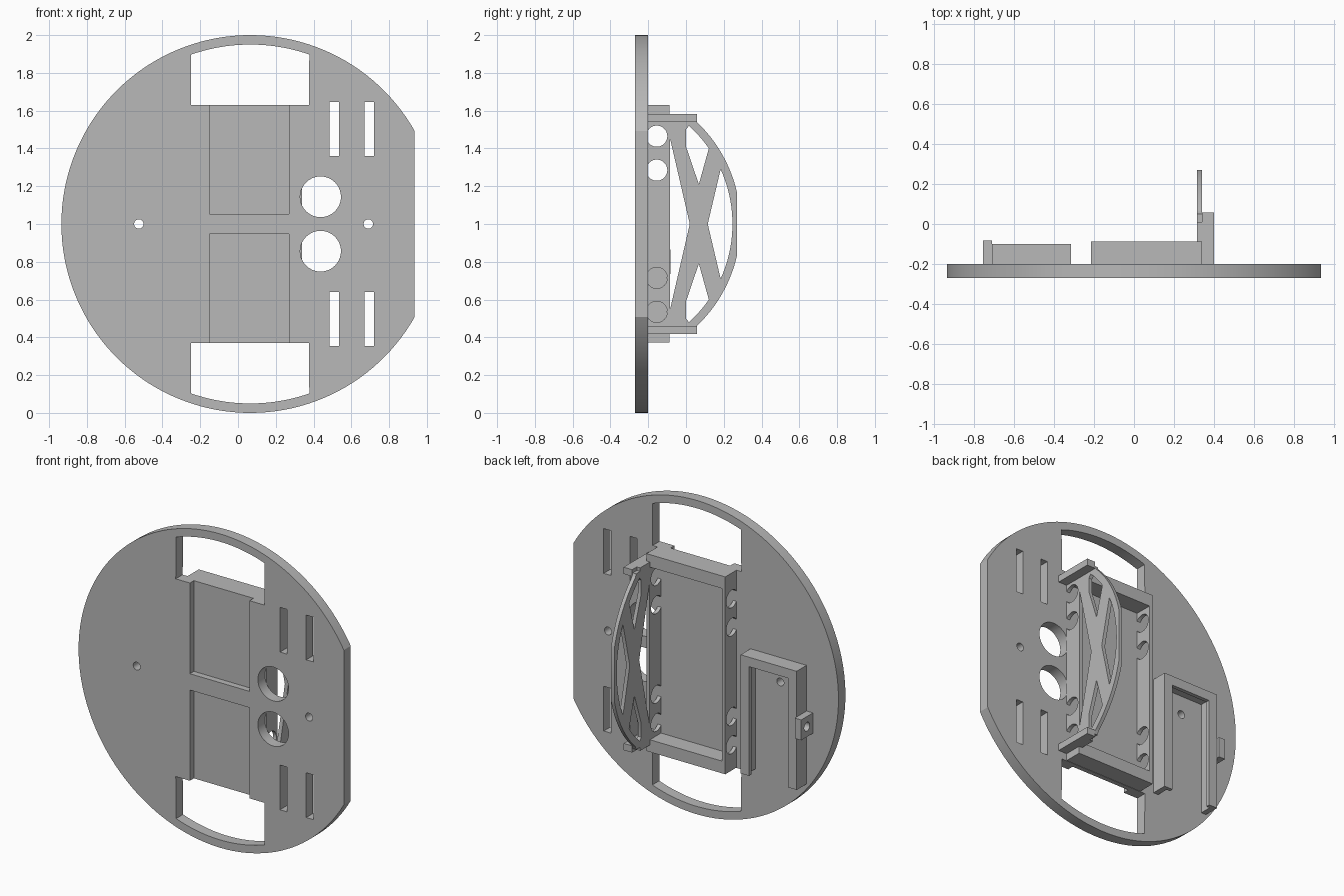
import bpy, bmesh
from math import cos, sin, pi, asin, sqrt

cube = bpy.data.objects.get("Cube")
if cube:
    bpy.data.objects.remove(cube, do_unlink=True)

grey = bpy.data.materials.new("plain grey")
grey.use_nodes = True
grey.diffuse_color = (0.48, 0.48, 0.48, 1)
grey.node_tree.nodes["Principled BSDF"].inputs["Base Color"].default_value = grey.diffuse_color


def prism(name, axis, pts, lo, hi):
    """Extrude an outline: (x, z) points along y, or (y, z) points along x."""
    bm = bmesh.new()
    place = (lambda p, d: (p[0], d, p[1])) if axis == "y" else (lambda p, d: (d, p[0], p[1]))
    a = [bm.verts.new(place(p, lo)) for p in pts]
    b = [bm.verts.new(place(p, hi)) for p in pts]
    bm.faces.new(a)
    bm.faces.new(b[::-1])
    for i in range(len(a)):
        j = (i + 1) % len(a)
        bm.faces.new((a[i], b[i], b[j], a[j]))
    bmesh.ops.recalc_face_normals(bm, faces=bm.faces)
    me = bpy.data.meshes.new(name)
    bm.to_mesh(me)
    bm.free()
    me.materials.append(grey)
    ob = bpy.data.objects.new(name, me)
    bpy.context.collection.objects.link(ob)
    return ob


def rect(u0, u1, v0, v1):
    return [(u0, v0), (u1, v0), (u1, v1), (u0, v1)]


def arc(cu, cv, r, a0, a1, n=24):
    return [(cu + r * cos(a0 + (a1 - a0) * i / n), cv + r * sin(a0 + (a1 - a0) * i / n))
            for i in range(n + 1)]


def circle(cu, cv, r, n=40):
    return arc(cu, cv, r, 0, 2 * pi, n)[:-1]


def flip(pts):
    """Mirror an outline about mid height."""
    return [(u, 2 - v) for u, v in pts]


def both(pts):
    return [pts, flip(pts)]


def box(name, x, y, z):
    return prism(name, "y", rect(*x, *z), *y)


def cut(ob, axis, outlines, lo, hi):
    for pts in outlines:
        cutter = prism("cutter", axis, pts, lo, hi)
        cutter.hide_render = True
        mod = ob.modifiers.new("cut", "BOOLEAN")
        mod.operation, mod.solver, mod.object = "DIFFERENCE", "EXACT", cutter
        bpy.context.view_layer.objects.active = ob
        bpy.ops.object.modifier_apply(modifier=mod.name)
        bpy.data.objects.remove(cutter, do_unlink=True)


FRONT, BACK, CX = -0.27, -0.20, 0.065

# Round base plate with one flat side
flat = asin(sqrt(1 - 0.87 ** 2))
plate = prism("base_plate", "y", arc(CX, 1, 1, flat, 2 * pi - flat, 120), FRONT, BACK)

# Wheel windows, cable holes, slots and screw holes
half = asin(0.3125 / 0.95)
window = arc(CX, 1, 0.95, pi / 2 - half, pi / 2 + half) + [(-0.25, 1.63), (0.375, 1.63)]
openings = both(window) + both(circle(0.437, 1.144, 0.108))
for x in (0.485, 0.67):
    openings += both(rect(x, x + 0.05, 1.36, 1.645))
openings += [circle(-0.525, 1, 0.025, 24), circle(0.69, 1, 0.025, 24)]
cut(plate, "y", openings, FRONT - 0.1, BACK + 0.1)

# Shallow front recesses, open towards the windows
cut(plate, "y", both(rect(-0.15, 0.27, 1.052, 1.7)), FRONT - 0.1, FRONT + 0.04)

# Motor frame: end bars and drilled side rails
RAIL_TOP = -0.088
for name, z in (("upper_frame_bar", (1.55, 1.63)), ("lower_frame_bar", (0.372, 0.45))):
    box(name, (-0.192, 0.317), (BACK, RAIL_TOP), z)
holes = both(circle(-0.155, 1.465, 0.056)) + both(circle(-0.155, 1.285, 0.056))
for name, x in (("right_rail", -0.215), ("left_rail", 0.316)):
    rail = prism(name, "x", rect(BACK, RAIL_TOP, 0.372, 1.63), x, x + 0.024)
    cut(rail, "x", holes, x - 0.1, x + 0.1)

# Bowed truss panel standing on the left rail
AY, OUTER, INNER = -0.456, 0.745, 0.702
a_end, a_flat = asin(0.54 / OUTER), asin(0.17 / OUTER)
upper = arc(AY, 1, OUTER, a_flat, a_end)
outline = upper + [(0.05, 1.56), (RAIL_TOP, 1.56)]
panel = prism("truss_panel", "x", outline + flip(outline)[::-1], 0.316, 0.340)
upper_gap = arc(AY, 1, INNER, asin(0.40 / INNER), asin(0.52 / INNER), 8)
upper_gap += [(0.0, 1.50), (0.0, 1.41), (0.068, 1.21)]
bow = asin(0.29 / INNER)
gaps = both(upper_gap)
gaps.append(arc(AY, 1, INNER, -bow, bow) + [(0.115, 1.0)])
gaps.append([(-0.086, 0.54), (0.02, 1.0), (-0.086, 1.46)])
cut(panel, "x", gaps, 0.2, 0.5)

# End caps holding the truss panel
for name, z in (("upper_cap", (1.54, 1.583)), ("lower_cap", (0.417, 0.46))):
    box(name, (0.34, 0.40), (BACK, 0.057), z)
    box(name + "_web", (0.316, 0.34), (RAIL_TOP, 0.01), z)

# Holder tray, open at the bottom, with an inward lip
TRAY_TOP, X0, X1, Z0, Z1 = -0.10, -0.71, -0.315, 0.40, 1.156


def tray_rim(name, t, y):
    pts = [(X0, Z0), (X0, Z1), (X1, Z1), (X1, Z0),
           (X1 - t, Z0), (X1 - t, Z1 - t), (X0 + t, Z1 - t), (X0 + t, Z0)]
    prism(name, "y", pts, *y)


tray_rim("tray_wall", 0.035, (BACK, -0.125))
tray_rim("tray_lip", 0.06, (-0.125, TRAY_TOP))

# Drilled lug beside the tray
lug = box("tray_lug", (-0.755, X0), (BACK, -0.082), (0.735, 0.865))
cut(lug, "x", [circle(-0.14, 0.80, 0.028, 24)], -0.9, -0.6)

# Smooth the curves and keep the edges sharp
for ob in bpy.context.scene.objects:
    ob.select_set(ob.type == "MESH")
bpy.context.view_layer.objects.active = plate
bpy.ops.object.shade_smooth_by_angle(angle=0.5)
